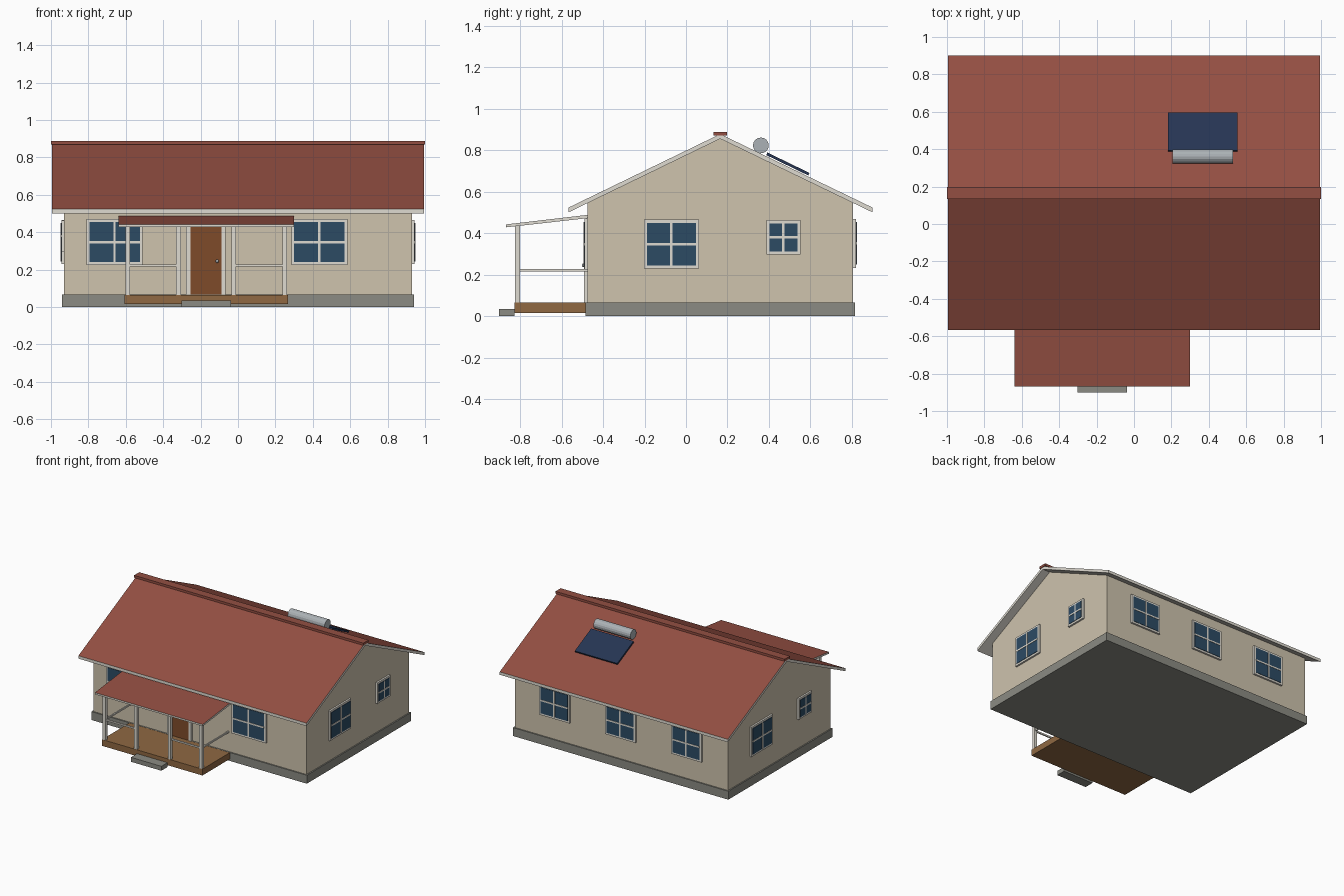
import bpy, bmesh, math
from mathutils import Matrix

if "Cube" in bpy.data.objects:
    bpy.data.objects.remove(bpy.data.objects["Cube"])


def mat(name, r, g, b):
    m = bpy.data.materials.new(name)
    m.diffuse_color = tuple((c / 255) ** 2.2 for c in (r, g, b)) + (1,)
    m.use_nodes = True
    m.node_tree.nodes["Principled BSDF"].inputs["Base Color"].default_value = m.diffuse_color
    return m


WALL = mat("wall_paint", 205, 194, 172)
ROOF = mat("roof_red", 146, 80, 68)
TRIM = mat("trim_white", 222, 218, 208)
GLASS = mat("window_glass", 48, 76, 100)
STONE = mat("base_stone", 138, 138, 130)
DECK = mat("deck_wood", 142, 104, 68)
DOOR = mat("door_wood", 126, 76, 46)
PANEL = mat("solar_blue", 42, 56, 84)
METAL = mat("tank_metal", 170, 176, 180)


def finish(name, bm, *mats):
    bmesh.ops.recalc_face_normals(bm, faces=bm.faces)
    me = bpy.data.meshes.new(name)
    if len(mats) > 1:  # second material on upward faces
        for f in bm.faces:
            f.normal_update()
            f.material_index = 1 if f.normal.z > 0.5 else 0
    bm.to_mesh(me)
    bm.free()
    for m in mats:
        me.materials.append(m)
    ob = bpy.data.objects.new(name, me)
    bpy.context.collection.objects.link(ob)
    return ob


def boxes(name, material, *spans):
    """One object made of boxes, each given as (x0,x1,y0,y1,z0,z1)."""
    bm = bmesh.new()
    for x0, x1, y0, y1, z0, z1 in spans:
        mtx = (Matrix.Translation(((x0 + x1) / 2, (y0 + y1) / 2, (z0 + z1) / 2))
               @ Matrix.Diagonal((abs(x1 - x0), abs(y1 - y0), abs(z1 - z0), 1)))
        bmesh.ops.create_cube(bm, size=1, matrix=mtx)
    return finish(name, bm, material)


def prism(name, profile, x0, x1, *mats):
    """Extrude a (y, z) profile along x."""
    bm = bmesh.new()
    a = [bm.verts.new((x0, y, z)) for y, z in profile]
    b = [bm.verts.new((x1, y, z)) for y, z in profile]
    bm.faces.new(a)
    bm.faces.new(b[::-1])
    for i in range(len(a)):
        j = (i + 1) % len(a)
        bm.faces.new((a[i], a[j], b[j], b[i]))
    return finish(name, bm, *mats)


# Base and gabled walls
YF, YB, XW, RIDGE = -0.475, 0.805, 0.93, 0.165
boxes("foundation", STONE, (-0.94, 0.94, -0.485, 0.815, 0, 0.066))
prism("walls", [(YF, 0.06), (YB, 0.06), (YB, 0.546), (RIDGE, 0.856), (YF, 0.546)],
      -XW, XW, WALL)

# Main roof with red top and pale edges, plus ridge cap
prism("main_roof", [(-0.567, 0.5), (-0.567, 0.523), (RIDGE, 0.878), (0.9, 0.523),
                    (0.9, 0.5), (RIDGE, 0.855)], -0.995, 0.995, TRIM, ROOF)
boxes("ridge_cap", ROOF, (-1, 1, 0.133, 0.198, 0.87, 0.888))


# Windows
def window(name, wall, u, z, w, h):
    def place(u0, u1, d0, d1, z0, z1):
        if wall == "front":
            return (u0, u1, YF - d0, YF - d1, z0, z1)
        if wall == "back":
            return (u0, u1, YB + d0, YB + d1, z0, z1)
        s = 1 if wall == "right" else -1
        return (s * (XW + d0), s * (XW + d1), u0, u1, z0, z1)

    u0, u1, z0, z1, t = u - w / 2, u + w / 2, z - h / 2, z + h / 2, 0.015
    parts = [(u0, u0 + t, -0.005, 0.014, z0, z1), (u1 - t, u1, -0.005, 0.014, z0, z1),
             (u0 + t, u1 - t, -0.005, 0.014, z0, z0 + t),
             (u0 + t, u1 - t, -0.005, 0.014, z1 - t, z1),
             (u - 0.006, u + 0.006, 0, 0.02, z0 + t, z1 - t),
             (u0 + t, u1 - t, 0, 0.0195, z - 0.006, z + 0.006)]
    boxes(name + "_frame", TRIM, *[place(*p) for p in parts])
    boxes(name + "_glass", GLASS, place(u0 + t, u1 - t, -0.005, 0.017, z0 + t, z1 - t))


for i, x in enumerate((-0.66, 0.435)):
    window(f"front_window_{i + 1}", "front", x, 0.347, 0.30, 0.245)
for i, x in enumerate((-0.575, 0, 0.575)):
    window(f"back_window_{i + 1}", "back", x, 0.35, 0.265, 0.235)
for side, big, small in (("right", -0.07, 0.47), ("left", 0.4, -0.14)):
    window(side + "_large_window", side, big, 0.347, 0.265, 0.235)
    window(side + "_small_window", side, small, 0.38, 0.165, 0.165)

# Door with casing and knob
boxes("door", DOOR, (-0.255, -0.088, YF + 0.005, YF - 0.012, 0.066, 0.43))
boxes("door_casing", TRIM,
      (-0.277, -0.255, YF + 0.005, YF - 0.017, 0.066, 0.45),
      (-0.088, -0.066, YF + 0.005, YF - 0.017, 0.066, 0.45),
      (-0.255, -0.088, YF + 0.005, YF - 0.017, 0.43, 0.45))
bm = bmesh.new()
bmesh.ops.create_uvsphere(bm, u_segments=10, v_segments=6, radius=0.009,
                          matrix=Matrix.Translation((-0.112, YF - 0.018, 0.245)))
finish("door_knob", bm, METAL)

# Porch deck, step and lean-to roof
PX = -0.17
boxes("porch_deck", DECK, (PX - 0.438, PX + 0.438, -0.826, -0.48, 0.015, 0.065))
boxes("porch_step", STONE, (PX - 0.133, PX + 0.133, -0.902, -0.826, 0, 0.035))
prism("porch_roof", [(-0.868, 0.428), (-0.868, 0.442), (YF, 0.488), (YF, 0.472)],
      PX - 0.47, PX + 0.47, TRIM, ROOF)

# Porch posts and rails, mirrored about the porch centre
for side, s in (("left", -1), ("right", 1)):
    for part, off in (("outer", 0.42), ("inner", 0.148)):
        x = PX + s * off
        boxes(f"{side}_{part}_post", TRIM,
              (x - 0.0125, x + 0.0125, -0.825, -0.80, 0.065, 0.435))
    xo, xi = PX + s * 0.42, PX + s * 0.148
    boxes(f"{side}_front_rail", TRIM, (xo, xi, -0.8175, -0.8075, 0.216, 0.228))
    boxes(f"{side}_side_rail", TRIM, (xo - 0.005, xo + 0.005, -0.81, YF, 0.216, 0.228))

# Solar panel and water tank on the rear slope
prism("solar_panel", [(0.388, 0.776), (0.392, 0.789), (0.596, 0.690), (0.59, 0.678)],
      0.183, 0.553, PANEL)
bm = bmesh.new()
bmesh.ops.create_cone(bm, cap_ends=True, segments=16, radius1=0.038, radius2=0.038,
                      depth=0.322, matrix=Matrix.Translation((0.368, 0.361, 0.823))
                      @ Matrix.Rotation(math.pi / 2, 4, "Y"))
finish("water_tank", bm, METAL)
